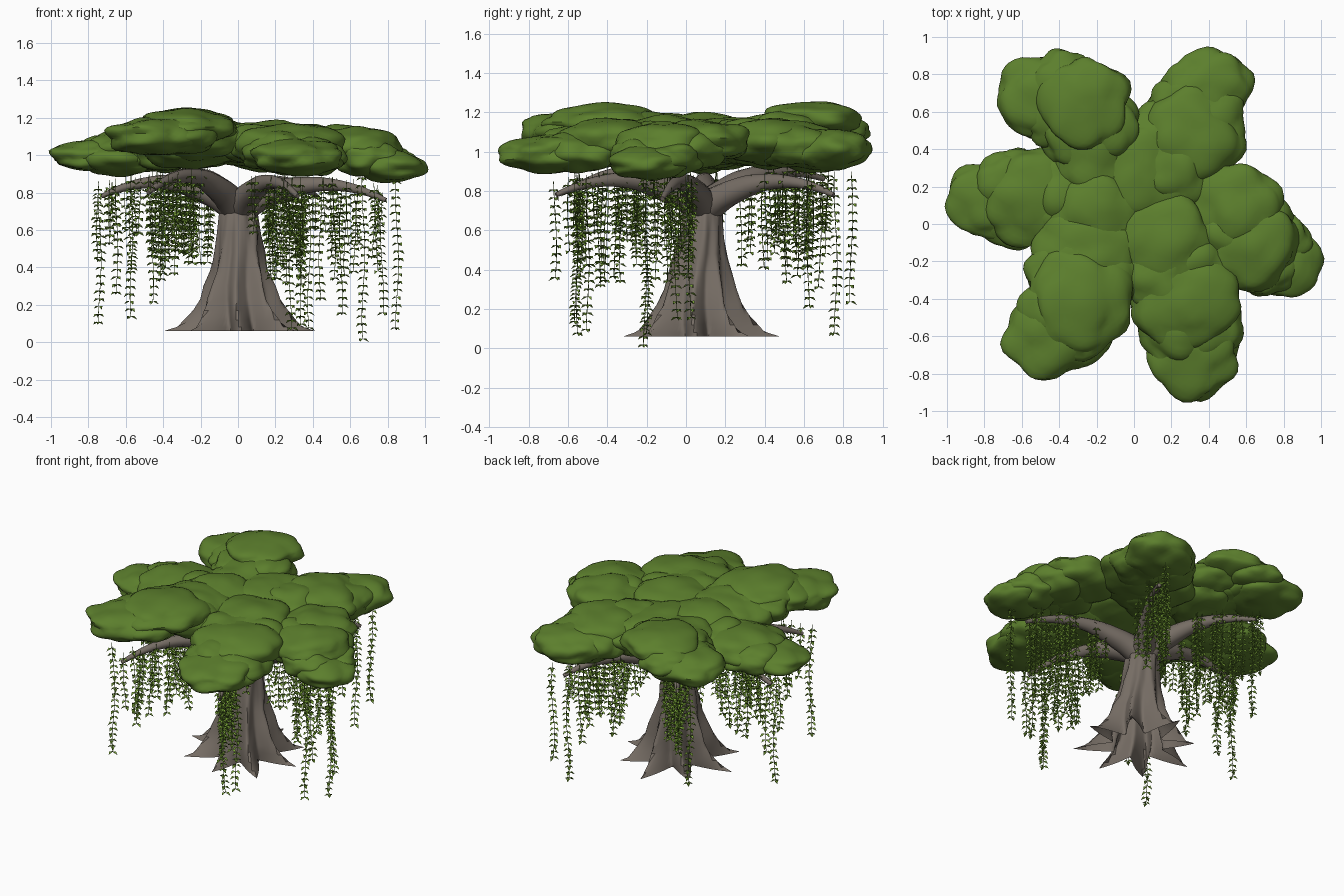
import bpy, bmesh, math, random
from mathutils import Vector, noise

if "Cube" in bpy.data.objects:
    bpy.data.objects.remove(bpy.data.objects["Cube"])

random.seed(7)


def material(name, color):
    m = bpy.data.materials.new(name)
    m.diffuse_color = (*color, 1)
    m.use_nodes = True
    m.node_tree.nodes["Principled BSDF"].inputs["Base Color"].default_value = m.diffuse_color
    return m


BARK = material("bark", (0.180, 0.152, 0.128))
CANOPY = material("canopy_green", (0.107, 0.212, 0.026))
VINE = material("vine_green", (0.18, 0.35, 0.035))
STEM = material("vine_stem", (0.10, 0.20, 0.025))


def finish(name, bm, mats, angle=40):
    me = bpy.data.meshes.new(name)
    bm.to_mesh(me)
    bm.free()
    for m in mats:
        me.materials.append(m)
    ob = bpy.data.objects.new(name, me)
    bpy.context.collection.objects.link(ob)
    if angle:
        bpy.ops.object.select_all(action='DESELECT')
        ob.select_set(True)
        bpy.context.view_layer.objects.active = ob
        bpy.ops.object.shade_smooth_by_angle(angle=math.radians(angle))
    return ob


def loft(bm, rings, cap_start=True):
    """Skin closed rings of points and cap the ends."""
    rows = [[bm.verts.new(p) for p in ring] for ring in rings]
    n = len(rows[0])
    faces = [bm.faces.new((a[i], a[(i + 1) % n], b[(i + 1) % n], b[i]))
             for a, b in zip(rows, rows[1:]) for i in range(n)]
    if cap_start:
        faces.append(bm.faces.new(rows[0][::-1]))
    faces.append(bm.faces.new(rows[-1]))
    return faces


# Trunk: a fluted column, open below, whose ridges flare into pointed roots
ROOTS, SIDES = 8, 112
root_len = [random.uniform(0.87, 1.08) for _ in range(ROOTS)]
# height, valley radius, ridge radius
PROFILE = [(0.06, 0.16, 0.42), (0.08, 0.16, 0.375), (0.12, 0.158, 0.315), (0.17, 0.154, 0.268),
           (0.23, 0.147, 0.232), (0.30, 0.137, 0.20), (0.38, 0.125, 0.168), (0.48, 0.112, 0.138),
           (0.58, 0.102, 0.118), (0.68, 0.094, 0.104), (0.74, 0.07, 0.078)]
rings = []
for z, rv, rt in PROFILE:
    up = (z - 0.06) / 0.68
    ring = []
    for i in range(SIDES):
        a = math.tau * i / SIDES
        u = (a + 0.15 * math.sin(5 * up)) * ROOTS / math.tau
        k = round(u) % ROOTS
        ridge = (1 - 2 * abs(u - round(u))) ** (1.7 - 0.8 * up)
        tip = rv + (rt * (root_len[k] * (1 - up) + up) - rv) * ridge
        r = tip + 0.016 * noise.noise((3 * math.cos(a), 3 * math.sin(a), z * 9))
        ring.append((0.02 * (1 - up) + r * math.cos(a), 0.055 + 0.03 * up + r * math.sin(a), z))
    rings.append(ring)
bm = bmesh.new()
loft(bm, rings, False)
finish("trunk", bm, [BARK], 50)


# Limbs: tapered tubes that spread outward and droop at the tips
def bezier(p, t):
    s = 1 - t
    return p[0] * s**3 + p[1] * 3 * s * s * t + p[2] * 3 * s * t * t + p[3] * t**3


def limb(bm, path, r0, r1, steps=18, sides=14):
    rings = []
    for j in range(steps + 1):
        t = j / steps
        c = bezier(path, t)
        d = (bezier(path, t + 0.01) - bezier(path, t - 0.01)).normalized()
        side = d.cross(Vector((0, 0, 1))).normalized()
        up = side.cross(d)
        r = r0 + (r1 - r0) * t**0.85
        rings.append([c + (side * math.cos(math.tau * i / sides) + up * math.sin(math.tau * i / sides))
                      * r * (1 + 0.10 * noise.noise((i * 0.9, t * 7, r0 * 40))) for i in range(sides)])
    bmesh.ops.recalc_face_normals(bm, faces=loft(bm, rings))


# tip position, arch height, lowest strand below it
LIMBS = [((-0.73, 0.10, 0.78), 0.91, 0.32), ((0.79, -0.12, 0.76), 0.90, 0.30),
         ((-0.48, -0.60, 0.80), 0.95, 0.30), ((0.32, -0.66, 0.78), 0.91, 0.14),
         ((-0.42, 0.70, 0.86), 0.94, 0.30), ((0.42, 0.75, 0.78), 0.90, 0.26)]
paths = []
bm = bmesh.new()
for tip, arch, low in LIMBS:
    tip, base = Vector(tip), Vector((0, 0.09, 0.71))
    flat = Vector((tip.x, tip.y - 0.09, 0))
    path = [base, base + flat * 0.30 + Vector((0, 0, arch - 0.77)),
            base + flat * 0.60 + Vector((0, 0, arch - 0.70)), tip]
    paths.append((path, low))
    limb(bm, path, 0.088, 0.012)
finish("limbs", bm, [BARK], 50)

# Canopy: overlapping flattened lumpy pads (x, y, z, rx, ry, rz)
PADS = {
    "back_left": [(-0.50, 0.68, 1.07, .25, .23, .10), (-0.27, 0.65, 1.165, .24, .26, .095),
                  (-0.20, 0.38, 1.06, .25, .27, .125)],
    "back_right": [(0.39, 0.73, 1.01, .24, .22, .11), (0.29, 0.45, 1.05, .28, .29, .12),
                   (0.05, 0.28, 1.06, .27, .28, .125)],
    "left": [(-0.77, 0.13, 0.995, .24, .21, .085), (-0.53, 0.14, 1.025, .29, .28, .115),
             (-0.20, 0.06, 1.065, .27, .27, .13)],
    "front_left": [(-0.45, -0.60, 1.10, .25, .24, .10), (-0.29, -0.42, 1.15, .29, .29, .095),
                   (-0.26, -0.15, 1.07, .30, .24, .14)],
    "front_right": [(0.32, -0.69, 0.99, .25, .26, .10), (0.28, -0.40, 1.05, .30, .27, .125),
                    (0.15, -0.08, 1.06, .28, .28, .125)],
    "right": [(0.82, -0.20, 0.94, .19, .20, .085), (0.64, -0.11, 1.035, .25, .25, .115),
              (0.54, 0.09, 1.05, .25, .25, .11)],
}


def pad(bm, x, y, z, rx, ry, rz):
    seed = Vector((x * 17, y * 17, z * 17))
    for v in bmesh.ops.create_icosphere(bm, subdivisions=4, radius=1)["verts"]:
        d = v.co.normalized()
        # cell noise gives rounded lumps with creases between them
        near = noise.voronoi(d * 1.3 + seed)[0]
        k = 1.10 - 0.25 * near[0] + 0.12 * noise.noise(d * 1.6 + seed)
        h = math.copysign(abs(d.z) ** 0.9, d.z)
        w = (1 - d.z * d.z) ** 0.5
        a = math.atan2(d.y, d.x)
        v.co = (x + rx * k * w * math.cos(a), y + ry * k * w * math.sin(a), z + rz * k * h)


for name, pads in PADS.items():
    bm = bmesh.new()
    for p in pads:
        pad(bm, *p)
    # lower filler pads that bridge neighbours, one to each side
    for p, q in zip(pads, pads[1:]):
        mx, my, mz, rx, ry, rz = [(a + b) / 2 for a, b in zip(p, q)]
        across = Vector((p[1] - q[1], q[0] - p[0])).normalized() * 0.07
        for s in (-1, 1):
            pad(bm, mx + s * across.x, my + s * across.y, mz - 0.015 + 0.01 * s,
                rx * 0.8, ry * 0.8, rz * 0.95)
    finish("canopy_" + name, bm, [CANOPY], 40)


# Hanging vines: a thin stem with whorls of small drooping leaves
def vine(bm, x, y, top, bottom):
    sway = random.uniform(0, 6)

    def at(z):
        return Vector((x + 0.008 * math.sin(z * 9 + sway), y + 0.008 * math.cos(z * 8 + sway), z))
    n = max(3, round((top - bottom) / 0.042))
    zs = [top + (bottom + 0.018 - top) * i / n for i in range(n + 1)]
    for f in loft(bm, [[at(z) + Vector((math.cos(i * math.tau / 3), -math.sin(i * math.tau / 3), 0))
                        * 0.002 for i in range(3)] for z in zs]):
        f.material_index = 1
    for z in zs[1:]:
        yaw = random.uniform(0, math.tau)
        for j in range(3):
            a = yaw + j * math.tau / 3
            out, side = Vector((math.cos(a), math.sin(a), 0)), Vector((-math.sin(a), math.cos(a), 0))
            c, size = at(z), random.uniform(0.8, 1.1)
            mid = c + (out * 0.018 + Vector((0, 0, 0.002))) * size
            tip = c + (out * 0.034 - Vector((0, 0, 0.016))) * size
            p = [bm.verts.new(q) for q in (c, mid + side * 0.012, tip, mid - side * 0.012)]
            bm.faces.new((p[2], p[1], p[0]))
            bm.faces.new((p[3], p[2], p[0]))


bm = bmesh.new()
for path, low in paths:
    for i in range(16):
        c = bezier(path, 0.46 + 0.50 * i / 15)
        vine(bm, c.x + random.uniform(-0.08, 0.08), c.y + random.uniform(-0.08, 0.08),
             c.z + 0.04, low + (0.62 - low) * random.random() ** 0.6)
# the longest strands
for strand in [(-0.74, 0.08, 0.86, 0.09), (0.85, -0.20, 0.90, 0.06), (0.67, -0.21, 0.92, 0.0),
               (0.77, -0.05, 0.80, 0.14), (0.28, -0.55, 0.88, 0.06), (0.34, -0.50, 0.88, 0.08),
               (-0.57, -0.56, 0.90, 0.12), (-0.65, 0.04, 0.84, 0.25), (0.38, 0.76, 0.90, 0.06),
               (0.55, 0.02, 0.86, 0.14), (0.44, 0.84, 0.90, 0.22), (-0.46, 0.62, 0.92, 0.20)]:
    vine(bm, *strand)
finish("hanging_vines", bm, [VINE, STEM], 0)
